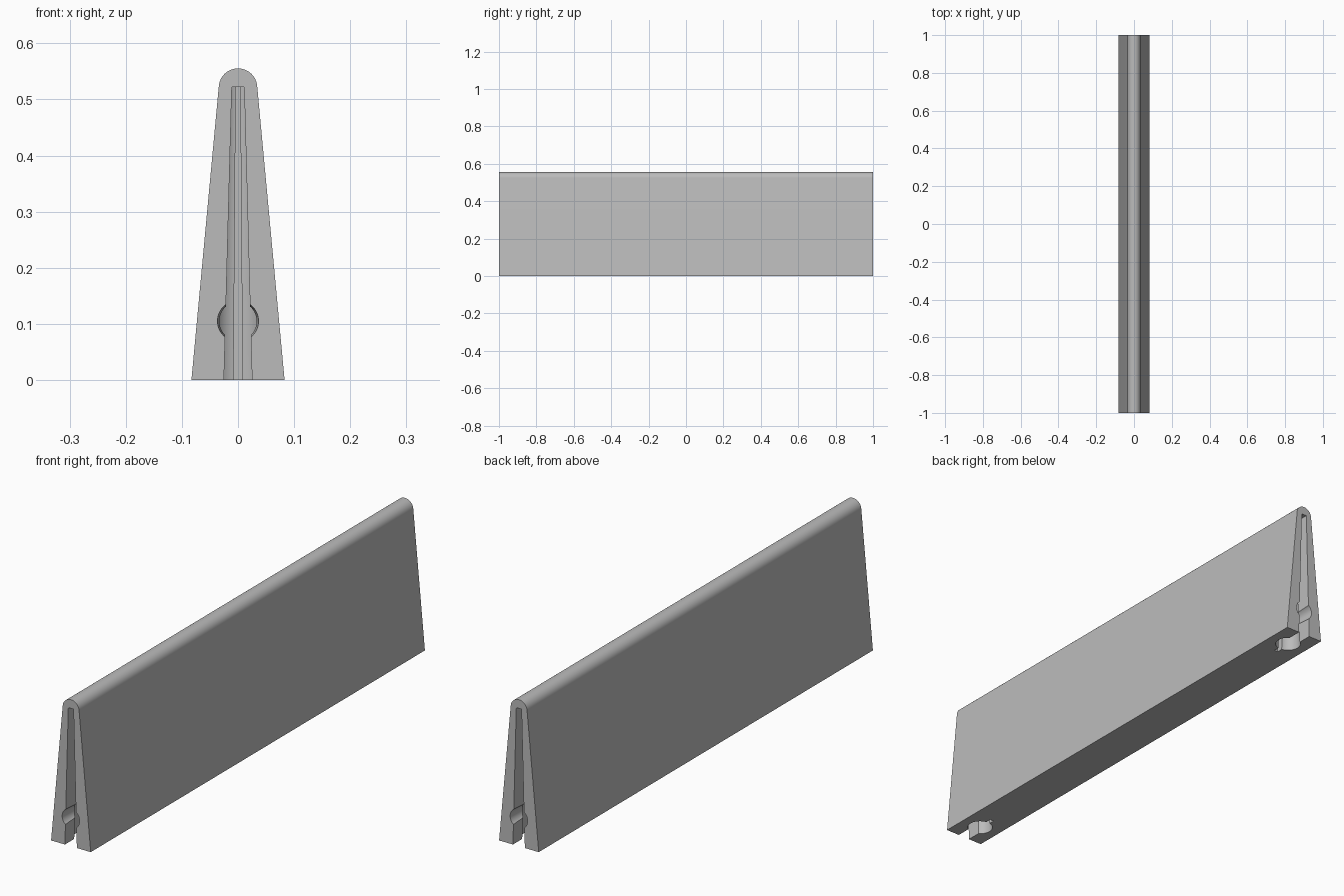
import bpy, bmesh, math
from mathutils import Matrix

if "Cube" in bpy.data.objects:
    bpy.data.objects.remove(bpy.data.objects["Cube"])

grey = bpy.data.materials.new("plain grey")
grey.use_nodes = True
grey.diffuse_color = (0.5, 0.5, 0.5, 1)
grey.node_tree.nodes["Principled BSDF"].inputs["Base Color"].default_value = (0.5, 0.5, 0.5, 1)

LENGTH, TOP = 2.0, 0.522


def add_object(name, bm):
    bmesh.ops.recalc_face_normals(bm, faces=bm.faces)
    mesh = bpy.data.meshes.new(name)
    bm.to_mesh(mesh)
    bm.free()
    mesh.materials.append(grey)
    obj = bpy.data.objects.new(name, mesh)
    bpy.context.collection.objects.link(obj)
    return obj


def loft(name, ring_a, ring_b):
    """Solid between two matching rings of points."""
    bm = bmesh.new()
    a = [bm.verts.new(p) for p in ring_a]
    b = [bm.verts.new(p) for p in ring_b]
    bm.faces.new(a)
    bm.faces.new(b)
    for i in range(len(a)):
        j = (i + 1) % len(a)
        bm.faces.new((a[i], a[j], b[j], b[i]))
    return add_object(name, bm)


def taper_slot(name, y0, y1, half_bottom, half_top):
    """Slot that narrows upwards, carried a little below the base."""
    low = -0.02
    h = half_bottom + (half_top - half_bottom) * low / TOP

    def ring(w, z):
        return [(-w, y0, z), (w, y0, z), (w, y1, z), (-w, y1, z)]
    return loft(name, ring(h, low), ring(half_top, TOP))


def circle(radius, place, count=48):
    return [place(radius * math.cos(2 * math.pi * i / count),
                  radius * math.sin(2 * math.pi * i / count)) for i in range(count)]


# Wedge body with a rounded ridge
profile = [(-0.083, 0), (0.083, 0)]
for i in range(25):
    angle = math.radians(5 + 170 * i / 24)
    profile.append((0.0343 * math.cos(angle), TOP - 0.001 + 0.0343 * math.sin(angle)))
body = loft("wedge_body",
            [(x, -LENGTH / 2, z) for x, z in profile],
            [(x, LENGTH / 2, z) for x, z in profile])

# Tapered keyhole slot, inner notch and round socket at each end
cutters = []
for side, end in ((-1, "front"), (1, "back")):
    def at(depth):
        return side * (LENGTH / 2 - depth)

    cutters.append(taper_slot(end + "_slot_cutter", at(-0.02), at(0.1), 0.025, 0.011))
    cutters.append(taper_slot(end + "_notch_cutter", at(0.09), at(0.165), 0.008, 0.004))
    cutters.append(loft(end + "_chamber_cutter",
                        circle(0.048, lambda u, v: (u, at(0.095) + v, -0.02)),
                        circle(0.022, lambda u, v: (u, at(0.095) + v, TOP))))
    cutters.append(loft(end + "_socket_cutter",
                        circle(0.0375, lambda u, v: (u, at(-0.02), 0.105 + v)),
                        circle(0.032, lambda u, v: (u, at(0.095), 0.105 + v))))

bpy.context.view_layer.objects.active = body
body.select_set(True)
for cutter in cutters:
    mod = body.modifiers.new(cutter.name, "BOOLEAN")
    mod.operation = "DIFFERENCE"
    mod.solver = "EXACT"
    mod.object = cutter
    bpy.ops.object.modifier_apply(modifier=mod.name)
    bpy.data.objects.remove(cutter)

bpy.ops.object.shade_smooth_by_angle(angle=math.radians(30))
